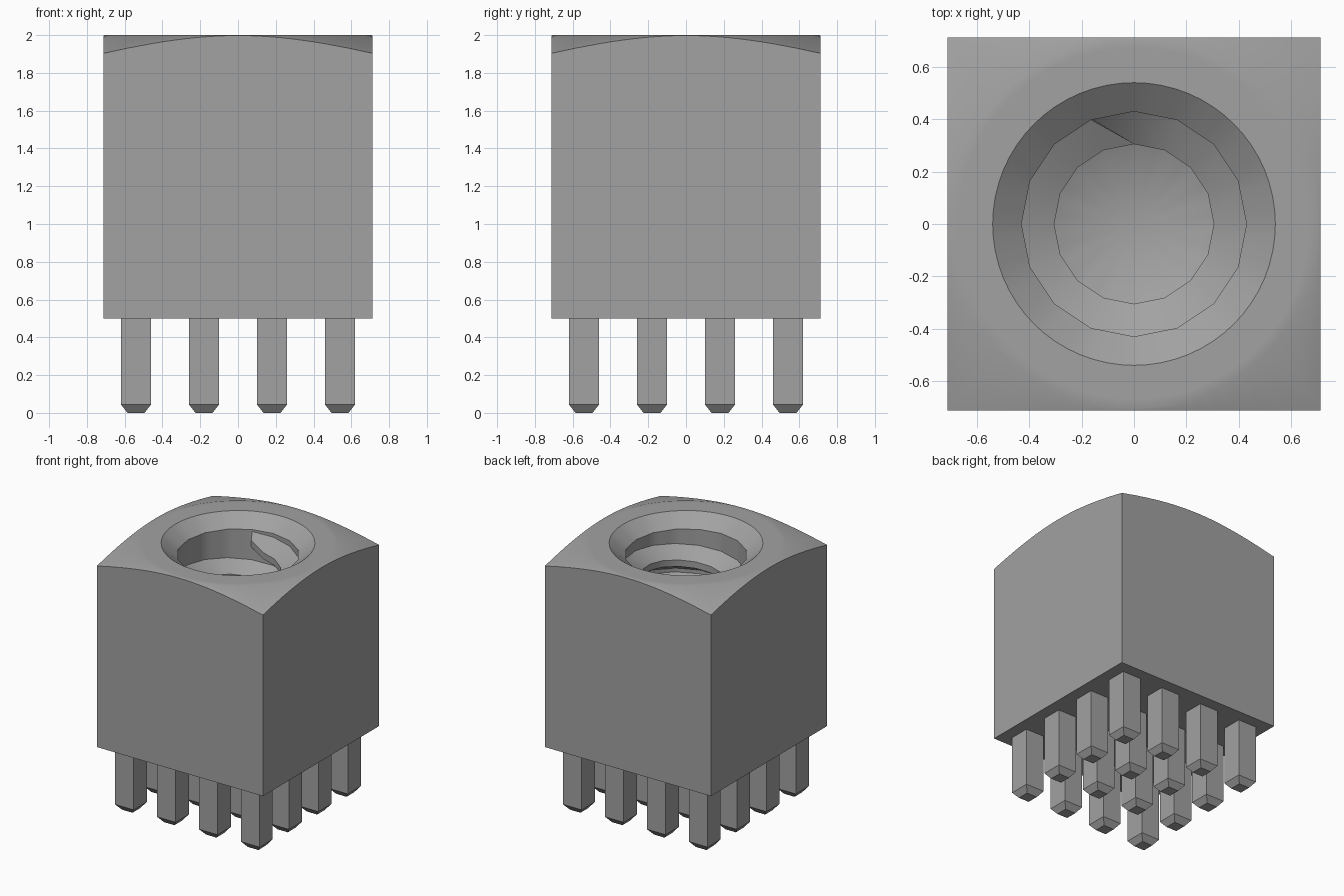
import bpy, bmesh, math
from mathutils import Vector

cube = bpy.data.objects.get("Cube")
if cube:
    bpy.data.objects.remove(cube, do_unlink=True)

GREY = (0.36, 0.36, 0.36, 1.0)
metal = bpy.data.materials.new("grey_metal")
metal.diffuse_color = GREY
metal.use_nodes = True
metal.node_tree.nodes["Principled BSDF"].inputs["Base Color"].default_value = GREY

HALF = 0.712      # half width of the block
BORE = 0.43       # thread root radius
CREST = 0.305     # thread crest radius
SIDES = 16        # facets around the bore


def make_object(name, bm, smooth=None):
    bmesh.ops.recalc_face_normals(bm, faces=bm.faces)
    mesh = bpy.data.meshes.new(name)
    bm.to_mesh(mesh)
    bm.free()
    mesh.materials.append(metal)
    obj = bpy.data.objects.new(name, mesh)
    bpy.context.collection.objects.link(obj)
    if smooth:
        bpy.ops.object.select_all(action='DESELECT')
        obj.select_set(True)
        bpy.context.view_layer.objects.active = obj
        bpy.ops.object.shade_smooth_by_angle(angle=math.radians(smooth))
    return obj


def loft(bm, rings, closed):
    """Join consecutive rings of vertices with quads."""
    for a, b in zip(rings, rings[1:]):
        n = len(a)
        for i in range(n if closed else n - 1):
            j = (i + 1) % n
            bm.faces.new((a[i], a[j], b[j], b[i]))


def facet_radius(r, angle):
    """Radius of a regular polygon with a corner at angle 0."""
    step = 2 * math.pi / SIDES
    return r * math.cos(step / 2) / math.cos(angle % step - step / 2)


# Block: a turned solid with chamfered top and drilled bore, cut square
def build_block():
    bm = bmesh.new()
    # (radius, height, faceted)
    profile = [(0, 0.5, 0), (1.1, 0.5, 0), (1.1, 1.874, 0), (0.705, 2, 0),
               (0.67, 2, 0), (0.54, 2, 0), (BORE, 1.91, 1),
               (BORE, 0.85, 1), (0, 0.6, 0)]
    rings = []
    for r, z, faceted in profile:
        ring = []
        for i in range(64):
            a = 2 * math.pi * i / 64
            rr = facet_radius(r, a) if faceted else r
            ring.append(bm.verts.new((rr * math.cos(a), rr * math.sin(a), z)))
        rings.append(ring)
    loft(bm, rings, True)
    bmesh.ops.remove_doubles(bm, verts=bm.verts, dist=1e-5)
    for normal in ((1, 0, 0), (-1, 0, 0), (0, 1, 0), (0, -1, 0)):
        n = Vector(normal)
        bmesh.ops.bisect_plane(bm, geom=bm.verts[:] + bm.edges[:] + bm.faces[:],
                               plane_co=n * HALF, plane_no=n, clear_outer=True)
        rim = [e for e in bm.edges if e.is_boundary]
        bmesh.ops.edgeloop_fill(bm, edges=rim)
    make_object("block", bm, 30)


# Thread: right-handed ridge winding down the bore, tapered at both ends
def build_thread():
    bm = bmesh.new()
    steps, pitch, top = 60, 0.22, 1.90
    root = BORE + 0.008
    rings = []
    for k in range(steps + 1):
        a = math.radians(112.5) - 2 * math.pi * k / SIDES
        z = top - pitch * k / SIDES
        crest = BORE if k in (0, steps) else CREST
        section = [(root, z), (crest, z - 0.075), (crest, z - 0.125), (root, z - 0.2)]
        rings.append([bm.verts.new((r * math.cos(a), r * math.sin(a), h))
                      for r, h in section])
    loft(bm, rings, True)
    bm.faces.new(rings[0])
    bm.faces.new(rings[-1])
    make_object("bore_thread", bm, 30)


# Pins: square posts with a chamfered tip
def build_pin(name, x, y):
    bm = bmesh.new()
    rings = []
    for w, z in ((0.045, 0), (0.08, 0.045), (0.08, 0.5)):
        rings.append([bm.verts.new((x + sx * w, y + sy * w, z))
                      for sx, sy in ((-1, -1), (1, -1), (1, 1), (-1, 1))])
    loft(bm, rings, True)
    bm.faces.new(rings[0])
    bm.faces.new(rings[-1])
    make_object(name, bm)


build_block()
build_thread()
for row in range(4):
    for col in range(4):
        build_pin(f"pin_{row + 1}_{col + 1}", -0.54 + 0.36 * col, -0.54 + 0.36 * row)
